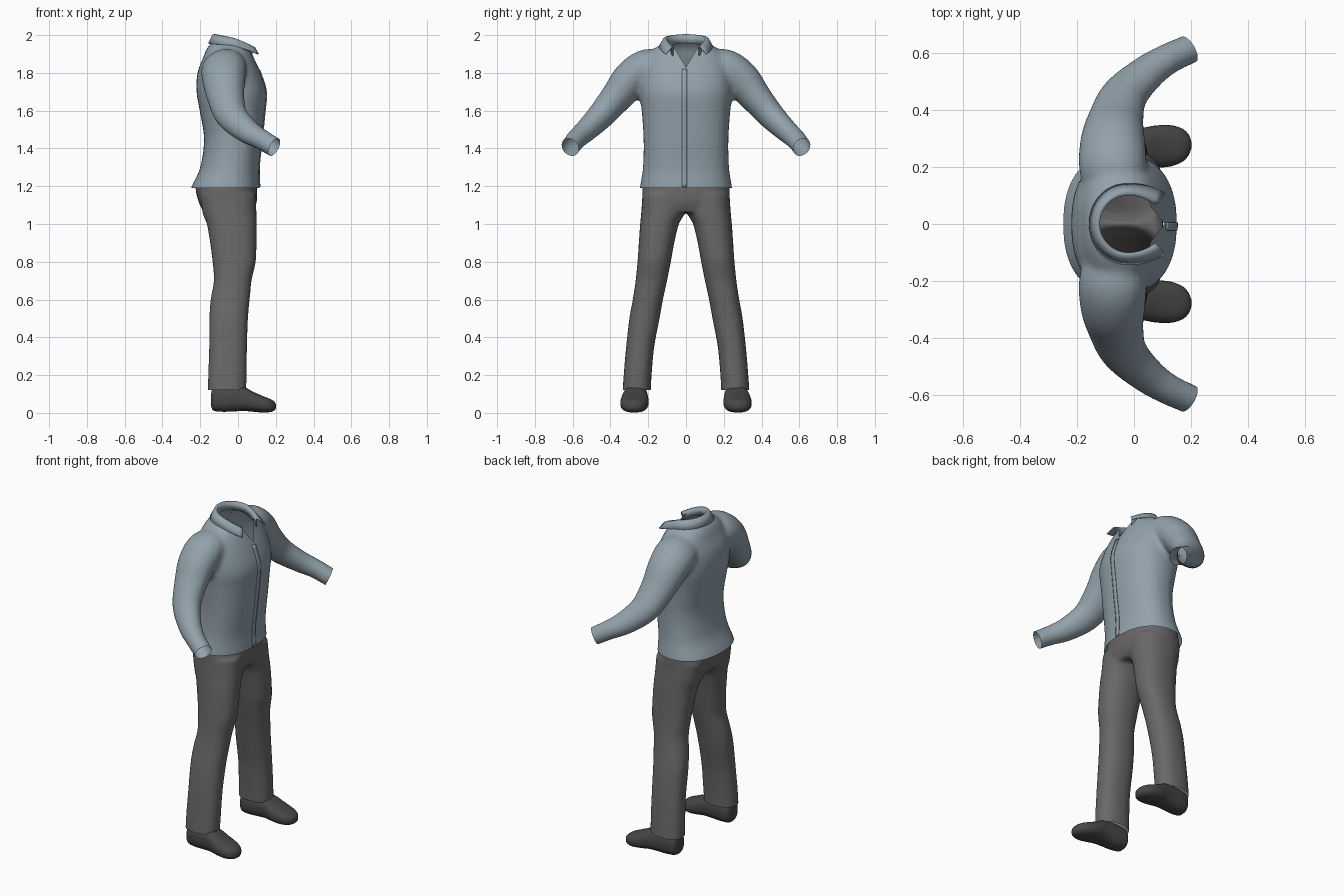
import bpy, bmesh, math
from mathutils import Vector

if "Cube" in bpy.data.objects:
    bpy.data.objects.remove(bpy.data.objects["Cube"])


def material(name, rgb):
    m = bpy.data.materials.new(name)
    m.use_nodes = True
    m.diffuse_color = (*rgb, 1)
    m.node_tree.nodes["Principled BSDF"].inputs["Base Color"].default_value = (*rgb, 1)
    return m


SHIRT = material("blue grey cloth", (0.29, 0.36, 0.41))
PANTS = material("warm grey cloth", (0.145, 0.135, 0.14))
LEATHER = material("dark leather", (0.065, 0.063, 0.063))


def spline(rows, steps=5):
    """Catmull-Rom interpolation of rows of numbers."""
    out = []
    for i in range(len(rows) - 1):
        a, b, c, d = (rows[max(0, min(len(rows) - 1, i + k))] for k in (-1, 0, 1, 2))
        for s in range(steps):
            t = s / steps
            out.append([q + 0.5 * t * (r - p + t * (2 * p - 5 * q + 4 * r - w + t * (3 * (q - r) + w - p)))
                        for p, q, r, w in zip(a, b, c, d)])
    return out + [list(rows[-1])]


def loft(bm, rings, n=32, power=2.0):
    """Skin a closed tube over (centre, u axis, v axis) rings."""
    loops = []
    for c, u, v in rings:
        loop = []
        for k in range(n):
            ca, sa = math.cos(math.tau * k / n), math.sin(math.tau * k / n)
            e = 2 / power
            loop.append(bm.verts.new(c + u * math.copysign(abs(ca) ** e, ca) + v * math.copysign(abs(sa) ** e, sa)))
        loops.append(loop)
    for a, b in zip(loops, loops[1:]):
        for k in range(n):
            bm.faces.new((a[k], a[(k + 1) % n], b[(k + 1) % n], b[k]))
    bm.faces.new(loops[0][::-1])
    bm.faces.new(loops[-1])


def column(bm, rows, side=1, power=2.3):
    """Upright tube from rows of z, back x, front x, inner y, outer y."""
    loft(bm, [(Vector(((x0 + x1) / 2, side * (y0 + y1) / 2, z)), Vector(((x1 - x0) / 2, 0, 0)),
               Vector((0, (y1 - y0) / 2, 0))) for z, x0, x1, y0, y1 in spline(rows)], power=power)


def limb(bm, rows, side):
    """Tube along a path from rows of x, y, z, wide radius, thin radius."""
    rows = spline(rows)
    pts = [Vector((r[0], side * r[1], r[2])) for r in rows]
    rings = []
    for i, r in enumerate(rows):
        t = (pts[min(i + 1, len(pts) - 1)] - pts[max(i - 1, 0)]).normalized()
        v = t.cross(Vector((1, 0, 0.35))).normalized()
        rings.append((pts[i], v.cross(t) * r[3], v * r[4]))
    loft(bm, rings)


def finish(name, bm, mat):
    bmesh.ops.recalc_face_normals(bm, faces=bm.faces)
    me = bpy.data.meshes.new(name)
    bm.to_mesh(me)
    bm.free()
    ob = bpy.data.objects.new(name, me)
    bpy.context.collection.objects.link(ob)
    me.materials.append(mat)
    for p in me.polygons:
        p.use_smooth = True
    return ob


def fuse(name, bm, mat, smooth):
    """Merge overlapping tubes into one soft skin, returned for trimming."""
    ob = finish(name, bm, mat)
    rm = ob.modifiers.new("merge", "REMESH")
    rm.mode, rm.voxel_size, rm.use_smooth_shade = "VOXEL", 0.013, True
    sm = ob.modifiers.new("soften", "SMOOTH")
    sm.factor, sm.iterations = 0.5, smooth
    me = bpy.data.meshes.new_from_object(ob.evaluated_get(bpy.context.evaluated_depsgraph_get()))
    bpy.data.objects.remove(ob)
    out = bmesh.new()
    out.from_mesh(me)
    return out


def trim(bm, point, normal, keep=lambda c: True, clear=True):
    """Cut by a plane the faces that keep() selects, dropping the outer side."""
    faces = [f for f in bm.faces if keep(f.calc_center_median())]
    geom = faces + list({e for f in faces for e in f.edges}) + list({v for f in faces for v in f.verts})
    bmesh.ops.bisect_plane(bm, geom=geom, plane_co=point, plane_no=normal, clear_outer=clear)


# Shirt: torso and sleeves
bm = bmesh.new()
column(bm, [(1.15, -.262, .118, -.25, .25), (1.2, -.245, .115, -.243, .243), (1.3, -.2, .112, -.228, .228),
            (1.45, -.18, .128, -.225, .225), (1.6, -.203, .143, -.235, .235), (1.7, -.22, .15, -.245, .245),
            (1.8, -.215, .12, -.24, .24), (1.88, -.185, .085, -.215, .215), (1.93, -.165, .065, -.165, .165),
            (1.96, -.14, .06, -.12, .12), (2.0, -.12, .06, -.1, .1), (2.04, -.12, .06, -.1, .1)])
for side in (1, -1):
    limb(bm, [(-.07, .1, 1.82, .1, .08), (-.075, .2, 1.825, .12, .1), (-.075, .29, 1.765, .115, .1),
              (-.065, .365, 1.675, .1, .085), (-.035, .45, 1.575, .085, .072), (.045, .53, 1.495, .068, .06),
              (.12, .58, 1.45, .056, .054), (.19, .612, 1.408, .053, .052), (.25, .64, 1.37, .053, .052)], side)
bm = fuse("shirt", bm, SHIRT, 6)
trim(bm, (0, 0, 1.19), (0, 0, -1))
trim(bm, (-.12, 0, 1.985), (.3, 0, 1))
for side in (1, -1):
    trim(bm, (.192, side * .612, 1.406), (.78, side * .45, -.42), lambda c: c.y * side > .5)
# Open throat
NECK_LOW, SLOPE = 1.83, 0.6
in_front = lambda c: c.x > 0 and abs(c.y) < .16 and c.z > 1.78
for side in (1, -1):
    trim(bm, (0, 0, NECK_LOW), (0, side, -SLOPE), in_front, clear=False)
gone = [f for f in bm.faces if in_front(f.calc_center_median())
        and abs(f.calc_center_median().y) < SLOPE * (f.calc_center_median().z - NECK_LOW)]
bmesh.ops.delete(bm, geom=gone, context="FACES")
shirt = finish("shirt", bm, SHIRT)

# Button placket laid on the shirt front
bm = bmesh.new()
prev = None
for i in range(31):
    z = 1.195 + (NECK_LOW - 1.205) * i / 30
    row = []
    for y in (-.022, -.008, .006):
        hit, loc, nor, _ = shirt.ray_cast(Vector((1, y, z)), Vector((-1, 0, 0)))
        row.append(bm.verts.new((loc.x + .004, y, z)))
    if prev:
        for k in (0, 1):
            bm.faces.new((prev[k], prev[k + 1], row[k + 1], row[k]))
    prev = row
placket = finish("placket", bm, SHIRT)
placket.modifiers.new("thickness", "SOLIDIFY").thickness = .004

# Folded collar with two points
bm = bmesh.new()
prev = None
N = 40
for i in range(N + 1):
    t = 2 * i / N - 1
    a = math.pi + t * math.radians(138)
    c, s = math.cos(a), math.sin(a)
    tip = max(0, (abs(t) - .62) / .38) ** 1.5
    front = max(0, c)
    top = Vector((-.02 + .1 * c + .02 * tip, .1 * s, 1.985 - .02 * c - .03 * tip))
    roll = Vector((-.02 + .115 * c + .025 * tip, .118 * s, 1.984 - .02 * c - .034 * tip))
    low = Vector((-.03 + .128 * c + .045 * tip, .142 * s + .02 * tip * s, 1.945 - .012 * c - .035 * tip))
    stand = top + Vector((0, 0, -.05))
    row = [bm.verts.new(p) for p in (stand, top, roll, low)]
    if prev:
        for k in range(3):
            bm.faces.new((prev[k], prev[k + 1], row[k + 1], row[k]))
    prev = row
finish("collar", bm, SHIRT).modifiers.new("thickness", "SOLIDIFY").thickness = .006

# Trousers: hips and legs
bm = bmesh.new()
column(bm, [(1.26, -.2, .09, -.215, .215), (1.2, -.225, .1, -.23, .23), (1.12, -.21, .1, -.23, .23),
            (1.06, -.18, .08, -.2, .2)])
for side in (1, -1):
    column(bm, [(1.16, -.205, .095, .0, .23), (1.05, -.185, .098, .012, .238), (1.0, -.165, .098, .038, .243),
                (.9, -.148, .098, .062, .25), (.8, -.135, .094, .08, .257), (.7, -.128, .072, .1, .267),
                (.6, -.145, .062, .122, .282), (.5, -.152, .053, .14, .3), (.35, -.153, .048, .168, .317),
                (.2, -.158, .046, .182, .33), (.08, -.16, .042, .188, .338)], side)
bm = fuse("trousers", bm, PANTS, 4)
trim(bm, (0, 0, 1.215), (0, 0, 1))
trim(bm, (0, 0, .12), (0, 0, -1))
finish("trousers", bm, PANTS)

# Shoes: sections along the foot with x, half width, sole height, top height
for side, label in ((1, "left"), (-1, "right")):
    bm = bmesh.new()
    rows = [(-.143, .03, .04, .1), (-.13, .053, .012, .135), (-.08, .062, .006, .145), (-.02, .064, .008, .145),
            (.03, .068, .01, .138), (.08, .074, .006, .112), (.13, .072, .002, .09), (.17, .058, .004, .074),
            (.192, .036, .012, .06), (.201, .012, .025, .045)]
    loft(bm, [(Vector((x, side * (.268 + .05 * x), (z0 + z1) / 2)), Vector((0, w, 0)),
               Vector((0, 0, (z1 - z0) / 2))) for x, w, z0, z1 in spline(rows)], power=2.5)
    finish(label + "_shoe", bm, LEATHER)
